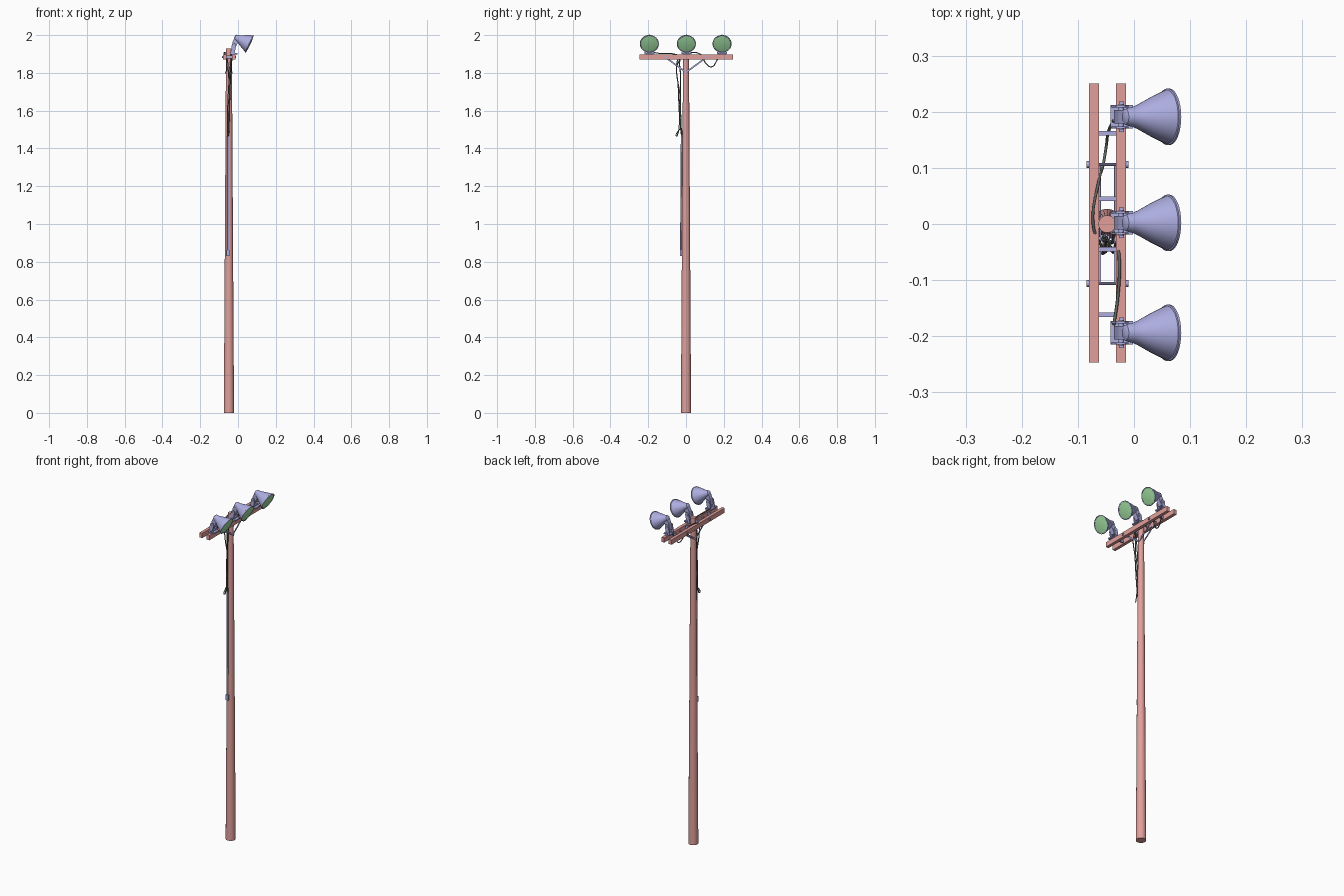
import bpy, math
from mathutils import Vector, Matrix

if "Cube" in bpy.data.objects:
    bpy.data.objects.remove(bpy.data.objects["Cube"])


def material(name, color):
    m = bpy.data.materials.new(name)
    m.diffuse_color = (*color, 1)
    m.use_nodes = True
    m.node_tree.nodes["Principled BSDF"].inputs["Base Color"].default_value = m.diffuse_color
    return m


WOOD = material("wood", (0.75, 0.35, 0.33))
METAL = material("metal", (0.42, 0.42, 0.75))
GLASS = material("glass", (0.35, 0.7, 0.35))
RUBBER = material("rubber", (0.12, 0.13, 0.12))
PX = -0.048                       # pole axis
BEAMS = (-0.071, -0.0235)         # x of the two crossarms


def add_mesh(name, verts, faces, mat, smooth=False):
    me = bpy.data.meshes.new(name)
    me.from_pydata([tuple(v) for v in verts], [], faces)
    me.materials.append(mat)
    ob = bpy.data.objects.new(name, me)
    bpy.context.collection.objects.link(ob)
    if smooth:
        bpy.ops.object.select_all(action='DESELECT')
        bpy.context.view_layer.objects.active = ob
        ob.select_set(True)
        bpy.ops.object.shade_smooth_by_angle(angle=math.radians(35))
    return ob


def lathe(name, profile, mat, matrix, n=24):
    """Revolve (radius, height) points about local z; the ends are capped."""
    verts = [matrix @ Vector((r * math.cos(2 * math.pi * i / n),
                              r * math.sin(2 * math.pi * i / n), h))
             for r, h in profile for i in range(n)]
    k = len(profile)
    faces = [(j * n + i, j * n + (i + 1) % n, (j + 1) * n + (i + 1) % n, (j + 1) * n + i)
             for j in range(k - 1) for i in range(n)]
    faces += [tuple(reversed(range(n))), tuple(range((k - 1) * n, k * n))]
    return add_mesh(name, verts, faces, mat, True)


def rod(name, a, b, r, mat, n=12):
    a, b = Vector(a), Vector(b)
    m = Matrix.Translation(a) @ (b - a).to_track_quat('Z', 'Y').to_matrix().to_4x4()
    return lathe(name, [(r, 0), (r, (b - a).length)], mat, m, n)


def prism(name, outline, y0, y1, mat):
    """Extrude an (x, z) outline along y."""
    n = len(outline)
    verts = [(x, y, z) for y in (y0, y1) for x, z in outline]
    faces = [(i, (i + 1) % n, n + (i + 1) % n, n + i) for i in range(n)]
    faces += [tuple(reversed(range(n))), tuple(range(n, 2 * n))]
    return add_mesh(name, verts, faces, mat)


def box(name, x0, x1, y0, y1, z0, z1, mat):
    return prism(name, [(x0, z0), (x1, z0), (x1, z1), (x0, z1)], y0, y1, mat)


def cable(name, pts, r=0.0028):
    cu = bpy.data.curves.new(name, 'CURVE')
    cu.dimensions = '3D'
    cu.bevel_depth, cu.bevel_resolution, cu.resolution_u = r, 1, 6
    cu.use_fill_caps = True
    sp = cu.splines.new('BEZIER')
    sp.bezier_points.add(len(pts) - 1)
    for bp, p in zip(sp.bezier_points, pts):
        bp.co = p
        bp.handle_left_type = bp.handle_right_type = 'AUTO'
    cu.materials.append(RUBBER)
    ob = bpy.data.objects.new(name, cu)
    bpy.context.collection.objects.link(ob)


# Tapered wooden pole
lathe("pole", [(0.027, 0), (0.0155, 1.93)], WOOD, Matrix.Translation((PX, 0, 0)))

# Twin crossarms with diagonal braces
for i, x in enumerate(BEAMS):
    box(f"crossarm_{i}", x - 0.009, x + 0.009, -0.247, 0.25, 1.87, 1.898, WOOD)
    xb = x + (0.011 if i == 0 else -0.011)
    for s in (-1, 1):
        a, b = Vector((xb, s * 0.108, 1.882)), Vector((xb, 0, 1.803))
        up = Vector((0, 0, 0.005))
        out = Vector((0.0015, 0, 0))
        v = [p + du * up + dx * out for p in (a, b)
             for du, dx in ((-1, -1), (-1, 1), (1, 1), (1, -1))]
        f = [(0, 1, 2, 3), (7, 6, 5, 4)] + [(k, 4 + k, 4 + (k + 1) % 4, (k + 1) % 4)
                                            for k in range(4)]
        add_mesh(f"brace_{i}_{s}", v, f, METAL)

# Through bolts with round heads, spacers between the arms
for s in (-1, 1):
    y = s * 0.106
    rod(f"bolt_{s}", (-0.084, y, 1.884), (-0.011, y, 1.884), 0.003, METAL, 8)
    for x0, x1 in ((-0.085, -0.079), (-0.016, -0.010)):
        rod(f"bolt_head_{s}", (x0, y, 1.884), (x1, y, 1.884), 0.006, METAL)
    for y in (s * 0.162, s * 0.045):
        box(f"spacer_{s}", -0.063, -0.032, y - 0.004, y + 0.004, 1.875, 1.893, METAL)
rod("brace_bolt", (-0.068, 0, 1.803), (-0.028, 0, 1.803), 0.005, METAL)

# Floodlights aimed forward and down
BELL = [(0.009, -0.088), (0.014, -0.085), (0.0165, -0.078), (0.018, -0.070), (0.022, -0.060),
        (0.030, -0.044), (0.037, -0.030), (0.044, -0.014), (0.048, -0.004), (0.0505, -0.003),
        (0.0505, 0.001), (0.047, 0.001), (0.046, -0.003)]
LENS = [(0.047, -0.003), (0.046, 0.0005), (0.035, 0.002), (0.018, 0.004), (0.002, 0.0045)]
for i, y in enumerate((-0.194, 0.002, 0.191)):
    m = Matrix.Translation((0.062, y, 1.9535)) @ Matrix.Rotation(math.radians(115), 4, 'Y')
    lathe(f"lamp_shade_{i}", BELL, METAL, m, 32)
    lathe(f"lamp_lens_{i}", LENS, GLASS, m, 32)
    # Mounting saddle, strap and leaning neck
    box(f"saddle_{i}", -0.042, -0.002, y - 0.021, y + 0.021, 1.898, 1.905, METAL)
    box(f"strap_{i}", -0.027, -0.018, y - 0.027, y + 0.027, 1.896, 1.911, METAL)
    for s in (-1, 1):
        prism(f"yoke_{i}_{s}", [(-0.040, 1.905), (-0.018, 1.905), (-0.010, 1.945),
                                (-0.016, 1.958), (-0.032, 1.952)],
              y + s * 0.019 - 0.002, y + s * 0.019 + 0.002, METAL)
    prism(f"neck_{i}", [(-0.036, 1.925), (-0.018, 1.925), (0.004, 1.968),
                        (-0.004, 1.990), (-0.018, 1.986), (-0.028, 1.965)],
          y - 0.012, y + 0.012, METAL)
    rod(f"pivot_{i}", (-0.023, y - 0.023, 1.942), (-0.023, y + 0.023, 1.942), 0.005, METAL)

# Conduit hugging the pole, with an end fitting
rod("conduit", (-0.052, -0.0265, 0.84), (-0.052, -0.0225, 1.47), 0.005, METAL)
box("conduit_fitting", -0.061, -0.044, -0.031, -0.020, 0.83, 0.862, METAL)

# Cables looping out of the conduit and up to the lamps
cable("cable_far", [(-0.052, -0.023, 1.46), (-0.053, -0.028, 1.50), (-0.054, -0.043, 1.49),
                    (-0.053, -0.050, 1.465), (-0.051, -0.044, 1.475), (-0.050, -0.034, 1.55),
                    (-0.046, -0.032, 1.68), (-0.052, -0.050, 1.82), (-0.058, -0.040, 1.875),
                    (-0.073, 0, 1.902), (-0.062, 0.08, 1.897), (-0.055, 0.105, 1.85),
                    (-0.050, 0.135, 1.832), (-0.046, 0.163, 1.865), (-0.036, 0.185, 1.908)])
cable("cable_near", [(-0.050, -0.023, 1.46), (-0.047, -0.030, 1.52), (-0.045, -0.036, 1.60),
                     (-0.041, -0.042, 1.74), (-0.036, -0.050, 1.83), (-0.030, -0.035, 1.885),
                     (-0.026, -0.07, 1.901), (-0.029, -0.13, 1.902), (-0.036, -0.18, 1.91)])
cable("cable_middle", [(-0.054, -0.023, 1.46), (-0.056, -0.027, 1.55), (-0.052, -0.030, 1.68),
                       (-0.044, -0.030, 1.80), (-0.038, -0.032, 1.87), (-0.036, -0.014, 1.91)])
